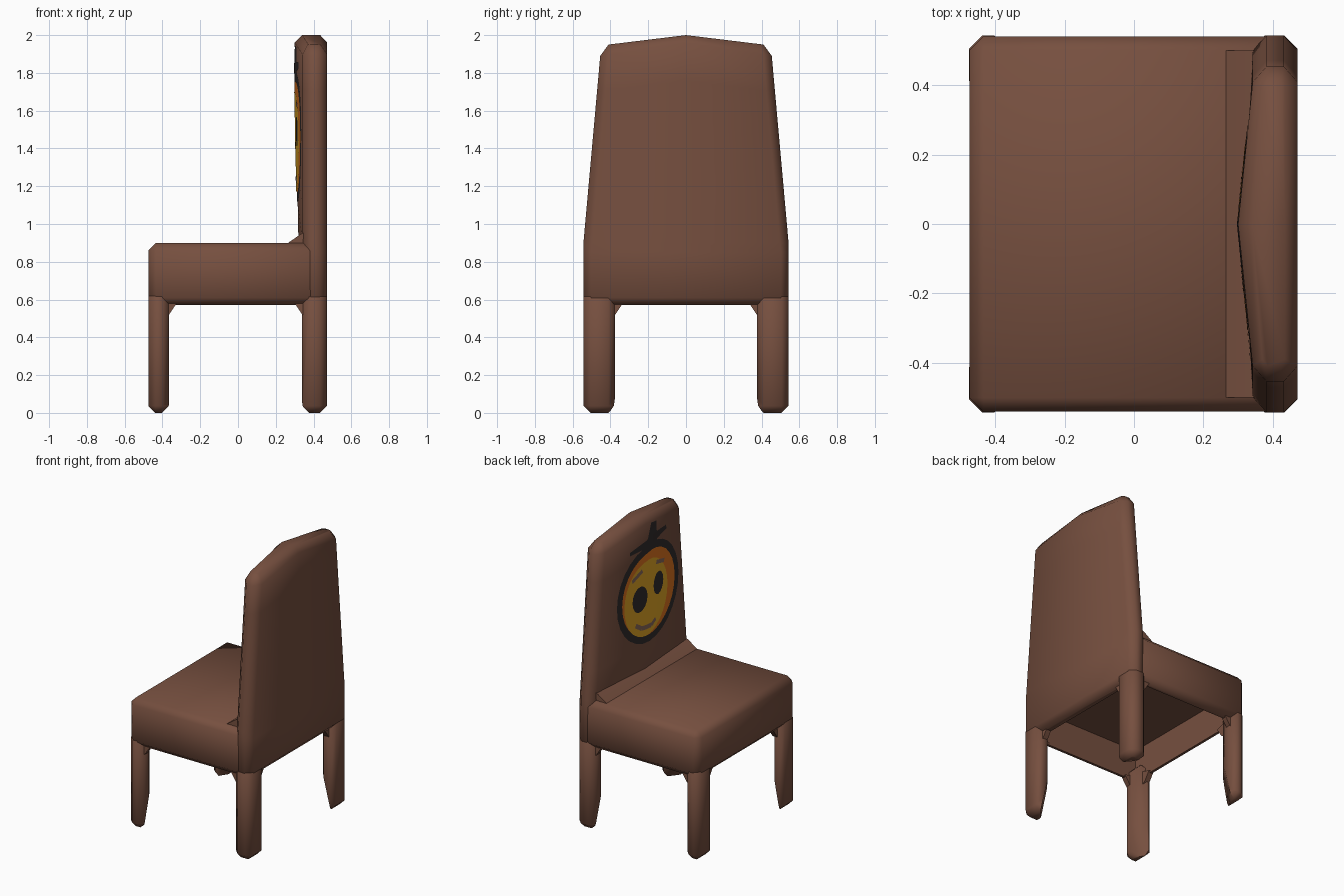
import bpy, bmesh, math
from mathutils import Vector

if "Cube" in bpy.data.objects:
    bpy.data.objects.remove(bpy.data.objects["Cube"])


def material(name, rgb):
    m = bpy.data.materials.new(name)
    m.diffuse_color = (*rgb, 1)
    m.use_nodes = True
    m.node_tree.nodes["Principled BSDF"].inputs["Base Color"].default_value = m.diffuse_color
    return m


BROWN = material("brown wood", (0.182, 0.079, 0.050))
BLACK = material("charcoal paint", (0.030, 0.024, 0.024))
ORANGE = material("orange paint", (0.72, 0.17, 0.013))
YELLOW = material("yellow paint", (0.75, 0.38, 0.018))
GREY = material("mauve paint", (0.25, 0.14, 0.10))


def finish(bm, name, mat, recalc=True, angle=60):
    if recalc:
        bmesh.ops.recalc_face_normals(bm, faces=bm.faces)
    me = bpy.data.meshes.new(name)
    bm.to_mesh(me)
    bm.free()
    me.materials.append(mat)
    ob = bpy.data.objects.new(name, me)
    bpy.context.collection.objects.link(ob)
    bpy.context.view_layer.objects.active = ob
    ob.select_set(True)
    bpy.ops.object.shade_smooth_by_angle(angle=math.radians(angle))
    ob.select_set(False)
    return ob


def chamfered_box(lo, hi, bevel):
    bm = bmesh.new()
    bmesh.ops.create_cube(bm, size=1)
    lo, hi = Vector(lo), Vector(hi)
    for v in bm.verts:
        v.co = (lo + hi) / 2 + v.co * (hi - lo)
    bmesh.ops.bevel(bm, geom=bm.edges[:], offset=bevel, segments=1, affect='EDGES')
    return bm


def slice_off(bm, point, normal):
    """Remove everything on the normal side of a plane and close the cut."""
    cut = bmesh.ops.bisect_plane(bm, geom=bm.verts[:] + bm.edges[:] + bm.faces[:],
                                 plane_co=point, plane_no=normal, clear_outer=True)
    edges = [g for g in cut['geom_cut'] if isinstance(g, bmesh.types.BMEdge)]
    bmesh.ops.contextual_create(bm, geom=edges)


def prism(name, pts, axis, a, b):
    """Extrude a 2D outline (u, z) along the x or y axis from a to b."""
    bm = bmesh.new()
    put = (lambda u, z, t: (u, t, z)) if axis == 'y' else (lambda u, z, t: (t, u, z))
    ra, rb = [[bm.verts.new(put(u, z, t)) for u, z in pts] for t in (a, b)]
    bm.faces.new(ra)
    bm.faces.new(rb)
    for i in range(len(pts)):
        j = (i + 1) % len(pts)
        bm.faces.new((ra[i], ra[j], rb[j], rb[i]))
    return finish(bm, name, BROWN)


# Seat: chamfered block, hollow underneath
bm = chamfered_box((-0.474, -0.541, 0.57), (0.46, 0.541, 0.90), 0.04)
bottom = min(bm.faces, key=lambda f: round(f.calc_center_median().z, 4))
bmesh.ops.inset_region(bm, faces=[bottom], thickness=0.025)
top = bmesh.ops.extrude_face_region(bm, geom=[bottom])
bmesh.ops.translate(bm, vec=(0, 0, 0.22),
                    verts=[g for g in top['geom'] if isinstance(g, bmesh.types.BMVert)])
if bottom.is_valid:
    bmesh.ops.delete(bm, geom=[bottom], context='FACES_ONLY')
finish(bm, "seat", BROWN)

# Legs with trimmed inner corners, and small corner braces under the seat
for sy, side in ((-1, "right"), (1, "left")):
    ys = sorted((sy * 0.375, sy * 0.543))
    for x0, x1, end, d in ((-0.475, -0.365, "front", 1), (0.34, 0.471, "back", -1)):
        bm = chamfered_box((x0, ys[0], 0), (x1, ys[1], 0.65), 0.037)
        xi = x1 if d > 0 else x0
        yi = sy * 0.375
        inward = Vector((d * 0.168, -sy * (x1 - x0), 0)).normalized()
        corner = Vector((xi - d * 0.028, yi + sy * 0.042, 0))
        slice_off(bm, corner, inward)
        mid = Vector(((x0 + x1) / 2, sy * 0.459, 0)) + inward * 0.012
        reach = (corner - mid).dot(inward)
        slice_off(bm, mid, (inward - Vector((0, 0, reach / 0.22))).normalized())
        finish(bm, f"{end}_{side}_leg", BROWN)
        prism(f"{end}_{side}_side_brace",
              [(xi - d * 0.03, 0.50), (xi, 0.52), (xi + d * 0.04, 0.58), (xi - d * 0.03, 0.60)],
              'y', sy * 0.475, sy * 0.51)
        out = x0 if d > 0 else x1
        prism(f"{end}_{side}_cross_brace",
              [(yi + sy * 0.03, 0.50), (yi, 0.52), (yi - sy * 0.04, 0.58), (yi + sy * 0.03, 0.60)],
              'x', out + d * 0.033, out + d * 0.07)


# Backrest: stacked cross-sections with a gentle ridge down the front
def half_width(z):
    return 0.543 - 0.088 * max(0, (z - 0.9) / 0.98)


def ridge_x(z):
    return 0.32 - 0.02 * max(0, min(1, (z - 0.9) / 0.98))


EDGE_X = 0.342
CROWN = 0.07


def section(z, w, front, edge, back, ch, crown):
    half = [(edge, w - ch), (min(edge + 0.04, 0.385), w), (max(back - 0.04, 0.425), w), (back, w - ch)]
    pts = [(front, 0)] + half + [(back, 0)] + [(x, -y) for x, y in reversed(half)]
    return [(x, y, z + crown * (1 - abs(y) / w)) for x, y in pts]


bm = bmesh.new()
rows = [section(0.57, 0.505, 0.40, 0.40, 0.435, 0.02, 0),
        section(0.61, 0.543, 0.40, 0.36, 0.472, 0.04, 0),
        section(0.85, 0.543, 0.36, 0.342, 0.472, 0.04, 0)]
for z in (0.9, 1.1, 1.3, 1.5, 1.7, 1.89):
    rows.append(section(z, half_width(z), ridge_x(z), EDGE_X, 0.472, 0.045,
                        CROWN * max(0, (z - 0.9) / 0.98)))
rows.append(section(1.95, 0.41, 0.34, 0.37, 0.435, 0.02, 0.05))
rings = [[bm.verts.new(p) for p in r] for r in rows]
for a, b in zip(rings, rings[1:]):
    for i in range(10):
        j = (i + 1) % 10
        bm.faces.new((a[i], a[j], b[j], b[i]))
for ring in (rings[0], rings[-1]):
    bm.faces.new(ring[:6])
    bm.faces.new(ring[5:] + ring[:1])
finish(bm, "backrest", BROWN, angle=80)

# Sloped joint between seat and backrest
prism("seat_back_fillet", [(0.25, 0.89), (0.265, 0.90), (0.33, 0.945), (0.38, 0.97), (0.38, 0.89)],
      'y', -0.50, 0.50)


# Painted fruit face: thin plates following the front of the backrest
def decal(name, outlines, mat, layer):
    bm = bmesh.new()
    for pts in outlines:
        bm.faces.new([bm.verts.new((0, y, z)) for y, z in pts])
    cuts = [((0, 0, 0), (0, 1, 0))] + [((0, 0, 1.0 + 0.1 * k), (0, 0, 1)) for k in range(10)]
    for co, no in cuts:
        bmesh.ops.bisect_plane(bm, geom=bm.verts[:] + bm.edges[:] + bm.faces[:],
                               plane_co=co, plane_no=no)
    for f in bm.faces:
        f.normal_update()
        if f.normal.x > 0:
            f.normal_flip()
    for v in bm.verts:
        z = v.co.z
        t = abs(v.co.y) / (half_width(z) - 0.045)
        v.co.x = ridge_x(z) + (EDGE_X - ridge_x(z)) * t - 0.003 - 0.0015 * layer
    finish(bm, name, mat, recalc=False)


def ellipse(y, z, ry, rz, n=28):
    return [(y + ry * math.cos(k * math.tau / n), z + rz * math.sin(k * math.tau / n)) for k in range(n)]


def stroke(y0, z0, y1, z1, w0, w1):
    d = Vector((y1 - y0, z1 - z0)).normalized()
    n = Vector((-d.y, d.x))
    return [(y0 + n.x * w0, z0 + n.y * w0), (y1 + n.x * w1, z1 + n.y * w1),
            (y1 - n.x * w1, z1 - n.y * w1), (y0 - n.x * w0, z0 - n.y * w0)]


decal("fruit_outline", [ellipse(-0.05, 1.46, 0.345, 0.345)], BLACK, 0)
decal("fruit_stem", [stroke(-0.05, 1.77, -0.08, 1.94, 0.075, 0.035)], BLACK, 0.3)
decal("fruit_leaves", [stroke(-0.03, 1.82, 0.17, 1.80, 0.03, 0.012),
                       stroke(-0.07, 1.83, -0.24, 1.84, 0.03, 0.015)], BLACK, 0.6)
decal("fruit_skin", [ellipse(-0.05, 1.46, 0.295, 0.295)], ORANGE, 1)
decal("fruit_flesh", [ellipse(-0.015, 1.435, 0.24, 0.265)], YELLOW, 2)
decal("eyes", [ellipse(0.07, 1.45, 0.075, 0.09, 16), ellipse(-0.14, 1.49, 0.06, 0.08, 16)], BLACK, 3)
decal("eyebrows", [stroke(0.15, 1.60, 0.05, 1.645, 0.014, 0.014),
                   stroke(-0.11, 1.645, -0.21, 1.62, 0.014, 0.014)], GREY, 3)
decal("smile", [stroke(0.11, 1.28, 0.05, 1.24, 0.014, 0.016), stroke(0.05, 1.24, -0.06, 1.225, 0.016, 0.016),
                stroke(-0.06, 1.225, -0.11, 1.25, 0.016, 0.014)], GREY, 3)
